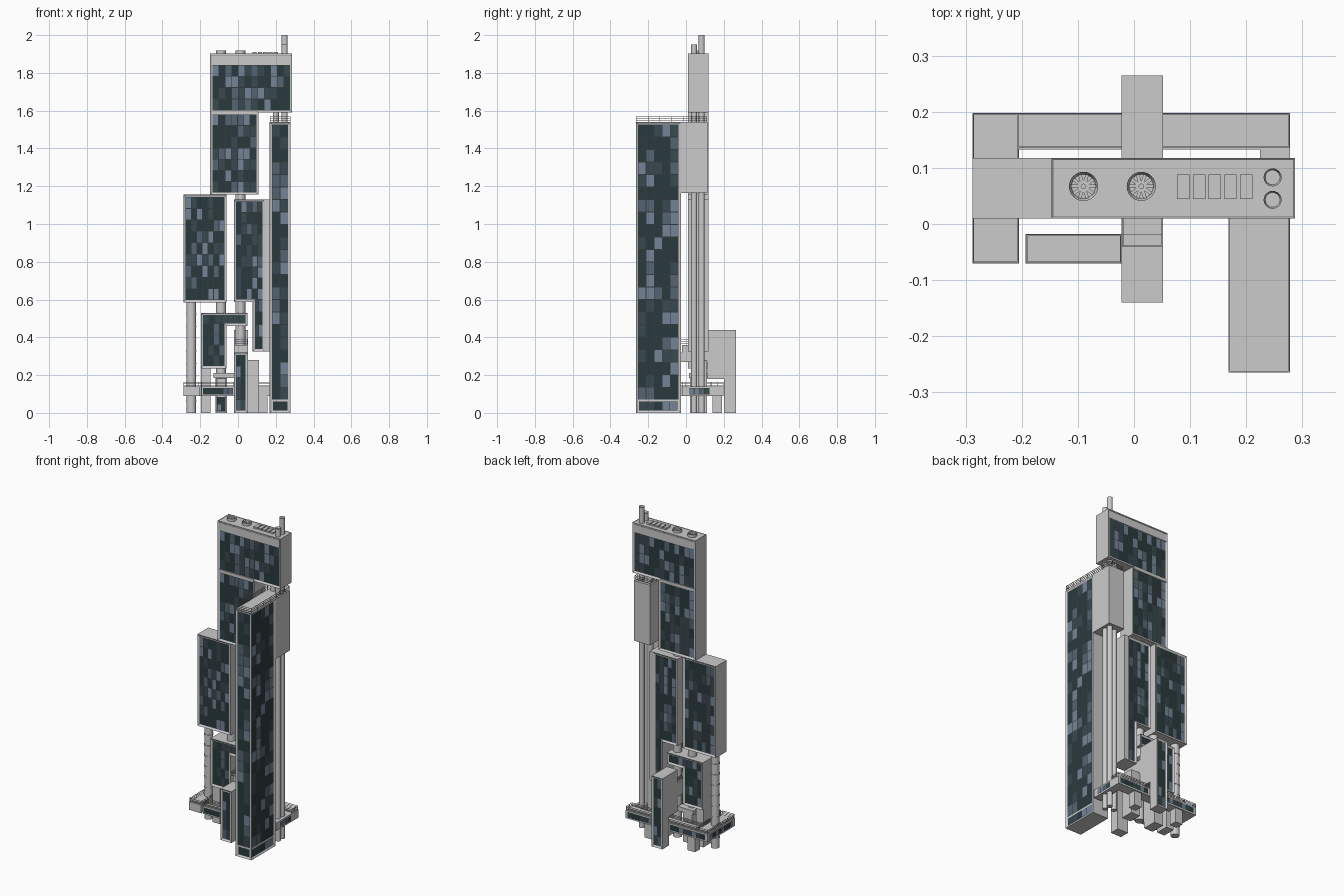
import bpy, bmesh, math, random
from mathutils import Vector

if "Cube" in bpy.data.objects:
    bpy.data.objects.remove(bpy.data.objects["Cube"])

random.seed(4)


def material(name, rgb):
    m = bpy.data.materials.new(name)
    m.diffuse_color = (*rgb, 1)
    m.use_nodes = True
    m.node_tree.nodes["Principled BSDF"].inputs["Base Color"].default_value = m.diffuse_color
    return m


GLASS = [material("mullion_dark", (0.035, 0.042, 0.045)),
         material("glass_dark", (0.022, 0.042, 0.048)),
         material("glass_mid", (0.04, 0.065, 0.078)),
         material("glass_blue", (0.09, 0.13, 0.17)),
         material("glass_light", (0.17, 0.23, 0.31))]
DIRS = {'-x': (-1, 0, 0), '+x': (1, 0, 0), '-y': (0, -1, 0), '+y': (0, 1, 0), '+z': (0, 0, 1)}


def finish(bm, name, mats=()):
    me = bpy.data.meshes.new(name)
    bm.to_mesh(me)
    bm.free()
    ob = bpy.data.objects.new(name, me)
    for m in mats:
        me.materials.append(m)
    bpy.context.collection.objects.link(ob)
    return ob


def prism(name, axis, pts, lo, hi, recess=(), rim=0.01, deep=0.006):
    """Extrude a profile along an axis; faces looking in `recess` directions get a raised rim."""
    def at(a, b, t):
        return {'x': (t, a, b), 'y': (a, t, b), 'z': (a, b, t)}[axis]
    bm = bmesh.new()
    n = len(pts)
    v0 = [bm.verts.new(at(*p, lo)) for p in pts]
    v1 = [bm.verts.new(at(*p, hi)) for p in pts]
    bm.faces.new(v0)
    bm.faces.new(v1)
    for i in range(n):
        j = (i + 1) % n
        bm.faces.new((v0[i], v0[j], v1[j], v1[i]))
    bmesh.ops.recalc_face_normals(bm, faces=bm.faces)
    sel = [f for f in bm.faces if any(f.normal.dot(Vector(DIRS[d])) > 0.9 for d in recess)]
    if sel:
        bmesh.ops.inset_individual(bm, faces=sel, thickness=rim, depth=-deep, use_even_offset=True)
    return finish(bm, name)


def box(name, x, y, z, recess=(), **kw):
    return prism(name, 'z', [(x[0], y[0]), (x[1], y[0]), (x[1], y[1]), (x[0], y[1])], *z, recess, **kw)


def windows(name, face, at, u, z, cols, rows):
    """Glass grid on a vertical face: dark backing plus slightly raised panes in mixed tones."""
    bm = bmesh.new()
    s = 1 if face[0] == '+' else -1

    def quad(u0, u1, z0, z1, off, mat):
        p = at + s * off
        c = [(u0, z0), (u1, z0), (u1, z1), (u0, z1)]
        f = bm.faces.new([bm.verts.new((p, a, b) if face[1] == 'x' else (a, p, b)) for a, b in c])
        f.normal_update()
        if f.normal.dot(Vector(DIRS[face])) < 0:
            f.normal_flip()
        f.material_index = mat
    quad(*u, *z, 0.001, 0)
    w, h, g = (u[1] - u[0]) / cols, (z[1] - z[0]) / rows, 0.002
    for i in range(cols):
        for j in range(rows):
            m = random.choices((1, 2, 3, 4), (7, 4, 2, 2))[0]
            quad(u[0] + i * w + g, u[0] + (i + 1) * w - g, z[0] + j * h + g, z[0] + (j + 1) * h - g, 0.0025, m)
    finish(bm, name, GLASS)


def both(name, y0, y1, x, z, cols, rows):
    windows(name + "_front_windows", '-y', y0 + 0.006, x, z, cols, rows)
    windows(name + "_back_windows", '+y', y1 - 0.006, x, z, cols, rows)


def tube(name, x, y, r, z0, z1, hollow=False, sides=24):
    bpy.ops.mesh.primitive_cylinder_add(vertices=sides, radius=r, depth=z1 - z0, location=(x, y, (z0 + z1) / 2))
    ob = bpy.context.object
    ob.name = name
    if hollow:
        bm = bmesh.new()
        bm.from_mesh(ob.data)
        top = max(bm.faces, key=lambda f: f.calc_center_median().z)
        bmesh.ops.inset_individual(bm, faces=[top], thickness=r * 0.18, depth=-0.012)
        bm.to_mesh(ob.data)
        bm.free()
    bpy.ops.object.shade_smooth_by_angle()


def railing(name, x, y, z, levels=(0.01, 0.02, 0.03), t=0.0025):
    """Horizontal rails and posts around a rectangle."""
    for k in levels:
        zz = (z + k - t, z + k)
        for yy in y:
            box(name + "_rail", x, (yy - t / 2, yy + t / 2), zz)
        for xx in x:
            box(name + "_rail", (xx - t / 2, xx + t / 2), y, zz)
    for xx in x:
        n = max(2, round((y[1] - y[0]) / 0.06))
        for i in range(n + 1):
            yy = y[0] + (y[1] - y[0]) * i / n
            box(name + "_post", (xx - t / 2, xx + t / 2), (yy - t / 2, yy + t / 2), (z, z + max(levels)))


Y0, Y1 = 0.01, 0.118   # depth range shared by the stacked slabs

# Tall right tower and its raised rear core
box("tower", (0.168, 0.278), (-0.265, -0.027), (0, 1.54), ('-x', '+x', '-y'))
windows("tower_front_windows", '-y', -0.259, (0.18, 0.266), (0.07, 1.527), 2, 22)
windows("tower_front_lobby", '-y', -0.259, (0.185, 0.261), (0.012, 0.06), 2, 1)
for f, px in (('+x', 0.272), ('-x', 0.174)):
    windows("tower_side_windows", f, px, (-0.254, -0.04), (0.07, 1.527), 5, 22)
    windows("tower_side_lobby", f, px, (-0.25, -0.045), (0.012, 0.06), 5, 1)
box("tower_rear_core", (0.168, 0.278), (-0.027, 0.115), (1.165, 1.54))
railing("tower_roof", (0.17, 0.276), (-0.263, 0.11), 1.54)

# Upper L-shaped slab with header, mid band and roof recess
prism("upper_slab", 'y', [(-0.147, 1.155), (0.108, 1.155), (0.108, 1.59), (0.287, 1.59), (0.287, 1.9), (-0.147, 1.9)],
      Y0, Y1, ('-y', '+y'))
box("upper_slab_roof", (-0.147, 0.287), (Y0, Y1), (1.895, 1.902), ('+z',), rim=0.007, deep=0.005)
both("upper_top", Y0, Y1, (-0.136, 0.276), (1.602, 1.842), 12, 4)
both("upper_low", Y0, Y1, (-0.136, 0.097), (1.166, 1.58), 7, 7)
for yy in ((Y0 + 0.001, Y0 + 0.01), (Y1 - 0.01, Y1 - 0.001)):
    box("header_band", (-0.14, 0.28), yy, (1.845, 1.893))
    box("mid_band", (-0.14, 0.1), yy, (1.582, 1.6))

# Left slab
box("left_slab", (-0.288, -0.06), (Y0, Y1), (0.585, 1.155), ('-y', '+y'))
both("left_slab", Y0, Y1, (-0.277, -0.071), (0.597, 1.143), 7, 9)

# Middle L-shaped slab and the blank strip against the tower
prism("middle_slab", 'y', [(-0.022, 0.588), (0.078, 0.588), (0.078, 0.325), (0.142, 0.325), (0.142, 1.13), (-0.022, 1.13)],
      Y0, Y1, ('-y', '+y'))
both("middle_slab", Y0, Y1, (-0.011, 0.131), (0.6, 1.118), 5, 9)
both("middle_leg", Y0, Y1, (0.09, 0.131), (0.337, 0.6), 2, 4)
box("middle_strip", (0.142, 0.168), (Y0, Y1), (0.325, 1.13))

# Small hooked block low on the left
prism("hook_block", 'y', [(-0.197, 0.235), (-0.06, 0.235), (-0.06, 0.46), (0.05, 0.46), (0.05, 0.53), (-0.197, 0.53)],
      Y0, Y1, ('-y', '+y'))
both("hook_arm", Y0, Y1, (-0.186, 0.039), (0.472, 0.519), 7, 1)
both("hook_leg", Y0, Y1, (-0.186, -0.071), (0.247, 0.472), 4, 4)

# Front-to-back bridge: rear leg and front leg
BX = (-0.022, 0.052)
prism("rear_bridge", 'x', [(0.115, 0.18), (0.2, 0.18), (0.2, 0), (0.265, 0), (0.265, 0.44), (0.115, 0.44)], *BX, ('+y',))
windows("rear_bridge_windows", '+y', 0.259, (-0.011, 0.041), (0.012, 0.428), 2, 7)
prism("front_bridge", 'x', [(-0.14, 0), (-0.08, 0), (-0.08, 0.27), (0.12, 0.27), (0.12, 0.32), (-0.14, 0.32)], *BX, ('-y',))
windows("front_bridge_windows", '-y', -0.134, (-0.011, 0.041), (0.012, 0.306), 2, 5)
box("bridge_cabin", (-0.022, 0.052), (-0.02, 0.115), (0.32, 0.36))
railing("bridge", (-0.02, 0.05), (-0.04, 0.11), 0.36)

# Podium: U-shaped ring with front arm
prism("podium", 'z', [(-0.288, -0.07), (-0.205, -0.07), (-0.205, 0.133), (0.225, 0.133), (0.225, -0.02), (0.278, -0.02),
                      (0.278, 0.198), (-0.288, 0.198)], 0.09, 0.14)
box("podium_arm", (-0.193, -0.022), (-0.07, -0.018), (0.09, 0.14))
windows("podium_arm_windows", '-y', -0.07, (-0.186, -0.026), (0.098, 0.132), 6, 1)
windows("podium_left_windows", '-x', -0.288, (-0.05, 0.18), (0.098, 0.132), 8, 1)
windows("podium_right_windows", '+x', 0.278, (0.015, 0.125), (0.098, 0.132), 4, 1)
for u, c in (((-0.27, -0.03), 8), ((0.065, 0.265), 7)):
    windows("podium_back_windows", '+y', 0.198, u, (0.098, 0.132), c, 1)
railing("podium_left", (-0.286, -0.207), (-0.068, 0.196), 0.14, (0.008, 0.016, 0.024))
railing("podium_rear", (-0.207, 0.276), (0.137, 0.196), 0.14, (0.008, 0.016, 0.024))
railing("podium_arm", (-0.191, -0.024), (-0.068, -0.02), 0.14, (0.008, 0.016, 0.024))

# Ground piers and entrance
box("pier_right", (0.05, 0.112), (0.03, 0.11), (0, 0.28))
box("pier_left", (-0.197, -0.145), (0.03, 0.11), (0, 0.235))
box("entrance", (-0.12, -0.058), (0.02, 0.11), (0, 0.19), ('-y',), rim=0.008)
windows("entrance_windows", '-y', 0.026, (-0.11, -0.068), (0.01, 0.085), 2, 2)
box("low_link", (-0.13, -0.022), (0.015, 0.115), (0.185, 0.212))
for x in (-0.17, 0.13):
    box("rear_foot", (x - 0.025, x + 0.025), (0.14, 0.19), (0, 0.09))

# Round columns, banded left column
tube("left_column", -0.247, 0.064, 0.025, 0, 0.59)
for i in range(8):
    tube("column_band", -0.247, 0.064, 0.027, 0.06 + i * 0.066, 0.065 + i * 0.066)
tube("inner_column_a", -0.09, 0.064, 0.026, 0.15, 1.17)
tube("inner_column_b", 0.013, 0.064, 0.026, 0, 1.17)

# Tall service stacks running through the roof
tube("stack_tall", 0.247, 0.083, 0.016, 0, 2.0, True)
tube("stack_short", 0.247, 0.043, 0.016, 0, 1.95, True)
tube("service_pipe", 0.2, 0.064, 0.016, 0, 1.6)

# Roof fans and equipment boxes
for x in (-0.09, 0.013):
    tube("fan_housing", x, 0.067, 0.026, 1.895, 1.918, True)
    tube("fan_hub", x, 0.067, 0.005, 1.9, 1.917, sides=12)
    for k in range(10):
        b = box("fan_blade", (0.004, 0.022), (-0.003, 0.003), (1.912, 1.914))
        b.location = (x, 0.067, 0)
        b.rotation_euler.z = math.tau * k / 10
for i in range(5):
    x = 0.088 + i * 0.028
    box("roof_unit", (x - 0.011, x + 0.011), (0.045, 0.088), (1.895, 1.91))
